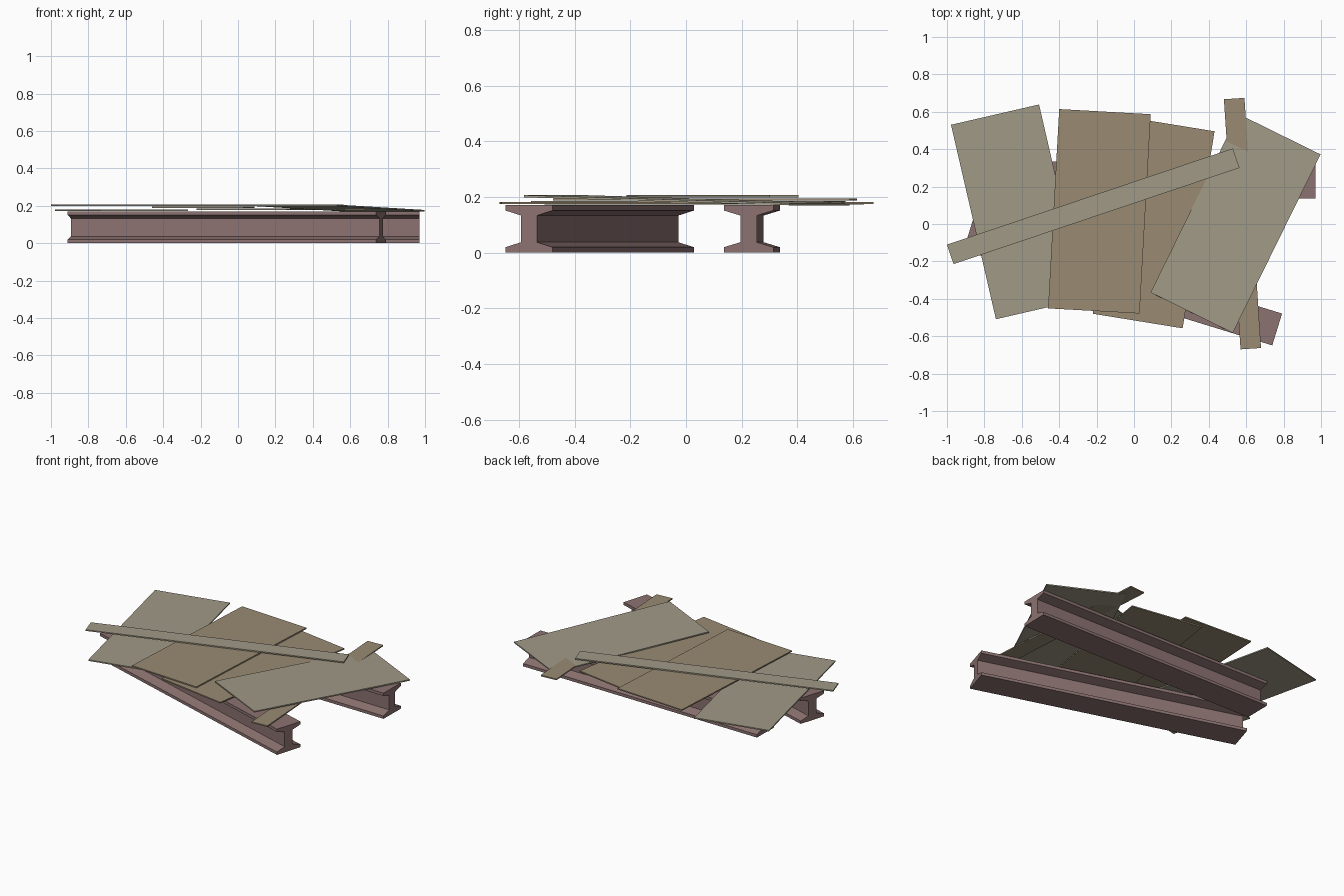
import bpy, bmesh
from math import radians
from mathutils import Matrix, Vector

if "Cube" in bpy.data.objects:
    bpy.data.objects.remove(bpy.data.objects["Cube"])


def material(name, rgb):
    m = bpy.data.materials.new(name)
    m.diffuse_color = (*rgb, 1)
    m.use_nodes = True
    m.node_tree.nodes["Principled BSDF"].inputs["Base Color"].default_value = m.diffuse_color
    return m


STEEL = material("primed_steel", (0.26, 0.17, 0.165))
PALE = material("pale_wood", (0.35, 0.32, 0.24))
BROWN = material("brown_wood", (0.32, 0.26, 0.17))


def finish(bm, name, mat, matrix):
    bmesh.ops.recalc_face_normals(bm, faces=bm.faces)
    me = bpy.data.meshes.new(name)
    bm.to_mesh(me)
    bm.free()
    me.materials.append(mat)
    ob = bpy.data.objects.new(name, me)
    ob.matrix_world = matrix
    bpy.context.collection.objects.link(ob)


# I-beam: tapered-flange profile extruded along local x
def beam(name, x, y, angle, length=1.727):
    quarter = [(0.089, 0.0), (0.089, 0.019), (0.03, 0.037)]
    right = quarter + [(a, 0.17 - b) for a, b in reversed(quarter)]
    profile = right + [(-a, b) for a, b in reversed(right)]
    bm = bmesh.new()
    face = bm.faces.new([bm.verts.new((-length / 2, a, b)) for a, b in profile])
    ext = bmesh.ops.extrude_face_region(bm, geom=[face], use_keep_orig=True)
    new = [g for g in ext["geom"] if isinstance(g, bmesh.types.BMVert)]
    bmesh.ops.translate(bm, verts=new, vec=Vector((length, 0, 0)))
    finish(bm, name, STEEL,
           Matrix.Translation((x, y, 0)) @ Matrix.Rotation(radians(angle), 4, 'Z'))


# Thin board, long axis along local y, with an optional pitch
def board(name, mat, x, y, z, width, length, angle, pitch=0.0):
    bm = bmesh.new()
    bmesh.ops.create_cube(bm, size=1)
    bmesh.ops.scale(bm, verts=bm.verts, vec=(width, length, 0.008))
    finish(bm, name, mat,
           Matrix.Translation((x, y, z)) @ Matrix.Rotation(radians(angle), 4, 'Z')
           @ Matrix.Rotation(pitch, 4, 'X'))


# Steel supports
beam("front_beam", -0.06, -0.31, -17.1)
beam("back_beam", 0.107, 0.237, -0.8)

# Loose boards laid across the beams
board("left_panel", PALE, -0.623, 0.065, 0.177, 0.483, 1.067, 13.0)
board("upper_middle_panel", BROWN, -0.185, 0.068, 0.191, 0.49, 1.067, -3.2)
board("lower_middle_panel", BROWN, 0.105, 0.008, 0.181, 0.487, 1.067, -9.2)
board("right_panel", PALE, 0.543, 0.003, 0.188, 0.49, 1.064, -26.2, -0.0268)
board("cross_plank", BROWN, 0.58, 0.002, 0.178, 0.11, 1.34, 3.8)
board("top_plank", PALE, -0.218, 0.095, 0.202, 0.11, 1.613, -71.4)
